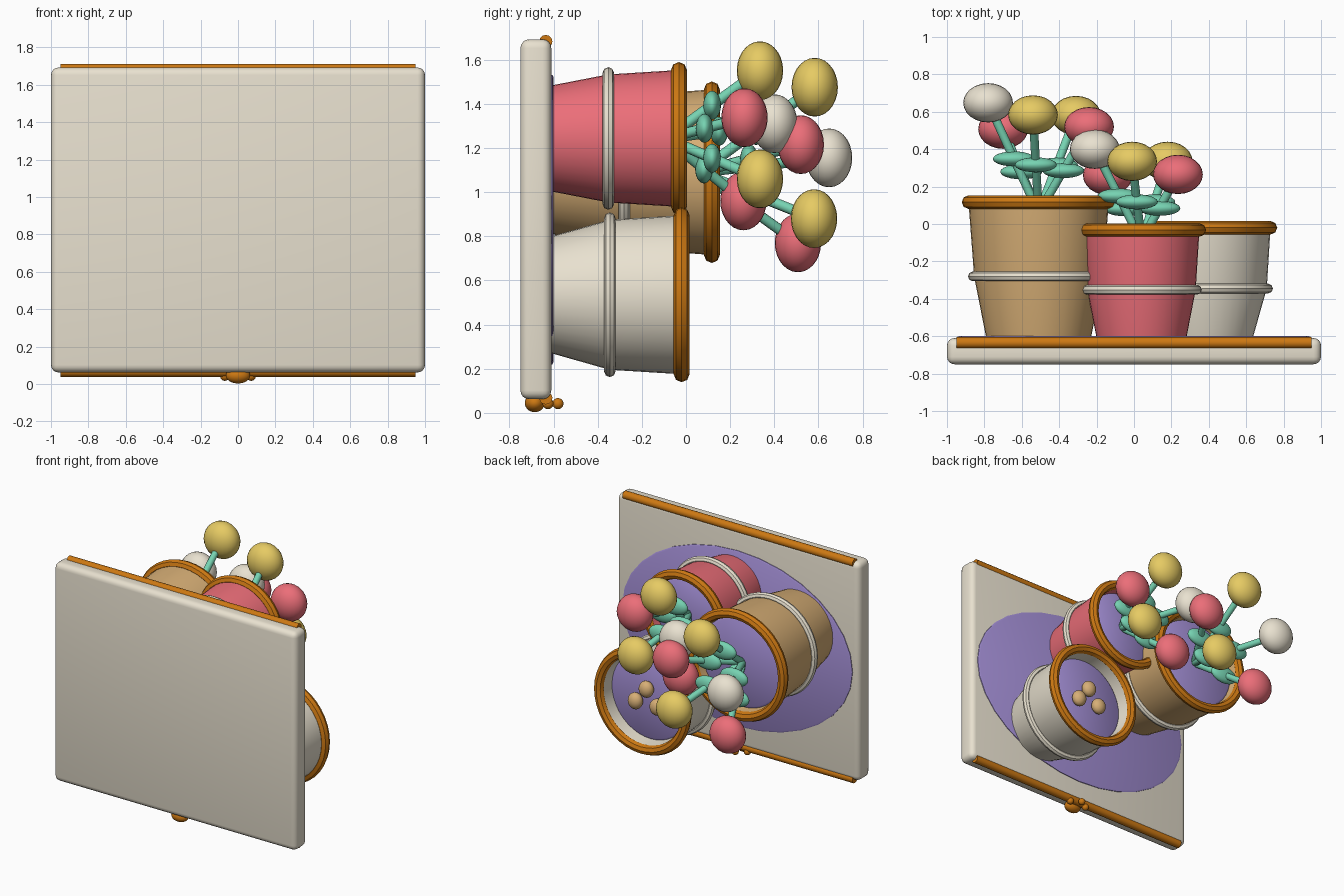
import bpy, bmesh
from math import sin, cos, pi, radians
from mathutils import Vector, Matrix

if "Cube" in bpy.data.objects:
    bpy.data.objects.remove(bpy.data.objects["Cube"])

def mat(name, *rgb):
    m = bpy.data.materials.new(name)
    m.diffuse_color = (*[c ** 2.2 for c in rgb], 1)
    m.use_nodes = True
    m.node_tree.nodes["Principled BSDF"].inputs["Base Color"].default_value = m.diffuse_color
    return m

CREAM = mat("cream", .91, .88, .81)
TAN = mat("tan", .84, .68, .46)
RED = mat("red", .92, .43, .47)
ORANGE = mat("orange", .80, .47, .10)
PURPLE = mat("purple", .64, .56, .84)
GREEN = mat("green", .46, .82, .69)
YELLOW = mat("yellow", .90, .79, .39)

def finish(name, bm, m, angle=40):
    bmesh.ops.recalc_face_normals(bm, faces=bm.faces)
    me = bpy.data.meshes.new(name)
    bm.to_mesh(me)
    bm.free()
    ob = bpy.data.objects.new(name, me)
    bpy.context.collection.objects.link(ob)
    me.materials.append(m)
    bpy.ops.object.select_all(action='DESELECT')
    ob.select_set(True)
    bpy.context.view_layer.objects.active = ob
    bpy.ops.object.shade_smooth_by_angle(angle=radians(angle))
    return ob

def lathe(name, cx, cz, profile, m, closed=False, sx=1, sz=1, seg=40):
    """Revolve (radius, y) points about an axis parallel to y."""
    bm = bmesh.new()
    rings = []
    for r, y in profile:
        if r == 0:
            rings.append([bm.verts.new((cx, y, cz))] * seg)
        else:
            rings.append([bm.verts.new((cx + sx * r * cos(2 * pi * i / seg), y,
                                        cz + sz * r * sin(2 * pi * i / seg))) for i in range(seg)])
    pairs = list(zip(rings, rings[1:])) + ([(rings[-1], rings[0])] if closed else [])
    for a, b in pairs:
        for i in range(seg):
            j = (i + 1) % seg
            bm.faces.new(list(dict.fromkeys((a[i], a[j], b[j], b[i]))))
    return finish(name, bm, m)

def ring(name, cx, cz, y, major, minor, m):
    pts = [(major + minor * cos(k * pi / 4), y + minor * sin(k * pi / 4)) for k in range(8)]
    lathe(name, cx, cz, pts, m, closed=True)

def ball(name, loc, size, m):
    bm = bmesh.new()
    bmesh.ops.create_uvsphere(bm, u_segments=24, v_segments=14, radius=1,
                              matrix=Matrix.Translation(loc) @ Matrix.Diagonal((*size, 1)))
    finish(name, bm, m)

def rod(name, a, b, r, m, seg=12):
    a, b = Vector(a), Vector(b)
    d = b - a
    mtx = Matrix.Translation((a + b) / 2) @ d.to_track_quat('Z', 'Y').to_matrix().to_4x4()
    bm = bmesh.new()
    bmesh.ops.create_cone(bm, cap_ends=True, segments=seg, radius1=r, radius2=r,
                          depth=d.length, matrix=mtx)
    finish(name, bm, m)

# Backing plate with rounded edges
bm = bmesh.new()
bmesh.ops.create_cube(bm, size=1, matrix=Matrix.Translation((0, -.68, .877))
                      @ Matrix.Diagonal((2, .14, 1.63, 1)))
bmesh.ops.bevel(bm, geom=bm.edges[:], offset=.04, segments=4, profile=.5, affect='EDGES')
finish("plate", bm, CREAM)

# Oval mat on the plate
lathe("oval_mat", 0, .875, [(0, -.63), (1, -.63), (1, -.605), (.985, -.6), (0, -.6)],
      PURPLE, sx=.95, sz=.655, seg=32)

# Trim rods along the top and bottom edges
for name, z in (("top_trim", 1.682), ("bottom_trim", .068)):
    rod(name, (-.95, -.635, z), (.95, -.635, z), .03, ORANGE)

# Small ornament under the bottom edge
ball("ornament_pad", (0, -.685, .045), (.065, .045, .042), ORANGE)
for i, (x, y) in enumerate(((-.07, -.625), (0, -.58), (.07, -.625))):
    ball(f"ornament_bead_{i}", (x, y, .042), (.025, .025, .025), ORANGE)

# Pots: name, centre x z, rim y, radii (bottom, middle, top), band y, soil y, colour
pots = [("tan_pot", -.51, 1.09, .117, (.28, .345, .375), -.28, .07, TAN),
        ("red_pot", .04, 1.243, -.032, (.24, .29, .31), -.352, -.08, RED),
        ("cream_pot", .37, .535, -.02, (.265, .34, .36), -.345, -.10, CREAM)]
for name, x, z, rim, (r0, r1, r2), band, soil, m in pots:
    t = .035
    lathe(name, x, z, [(0, -.61), (r0, -.61), (r1, band), (r2, rim), (r2 - t, rim),
                       (r2 - t - .01, soil - .04), (0, soil - .04)], m)
    ring(name + "_rim", x, z, rim, r2, .036, ORANGE)
    ring(name + "_band", x, z, band, r1 + .007, .026, CREAM)
    rs = r2 - t - .005
    lathe(name + "_soil", x, z, [(rs, soil - .03), (rs, soil - .01), (rs * .95, soil), (0, soil)], PURPLE)

# Seeds lying on the cream pot's soil
for i, (dx, dz) in enumerate(((.09, -.04), (0, .07), (-.09, -.04))):
    ball(f"seed_{i}", (.37 + dx, -.06, .535 + dz), (.055, .045, .06), TAN)

# Flowers: a stem from the pot centre, a flat leaf halfway, an oval head
bunches = [("tan", (-.51, .06, 1.09), [(-.54, .583, 1.475, YELLOW), (-.78, .648, 1.155, CREAM),
                                       (-.24, .52, 1.215, RED), (-.31, .58, .88, YELLOW),
                                       (-.70, .507, .77, RED)]),
           ("red", (.04, -.09, 1.243), [(-.01, .335, 1.55, YELLOW), (-.21, .40, 1.31, CREAM),
                                        (.235, .265, 1.337, RED), (.18, .335, 1.06, YELLOW),
                                        (-.14, .26, .96, RED)])]
for pot, base, heads in bunches:
    for i, (x, y, z, m) in enumerate(heads):
        head = Vector((x, y, z))
        rod(f"{pot}_stem_{i}", base, head, .024, GREEN, 10)
        ball(f"{pot}_leaf_{i}", Vector(base).lerp(head, .49), (.112, .04, .065), GREEN)
        ball(f"{pot}_flower_{i}", head, (.133, .105, .133), m)
